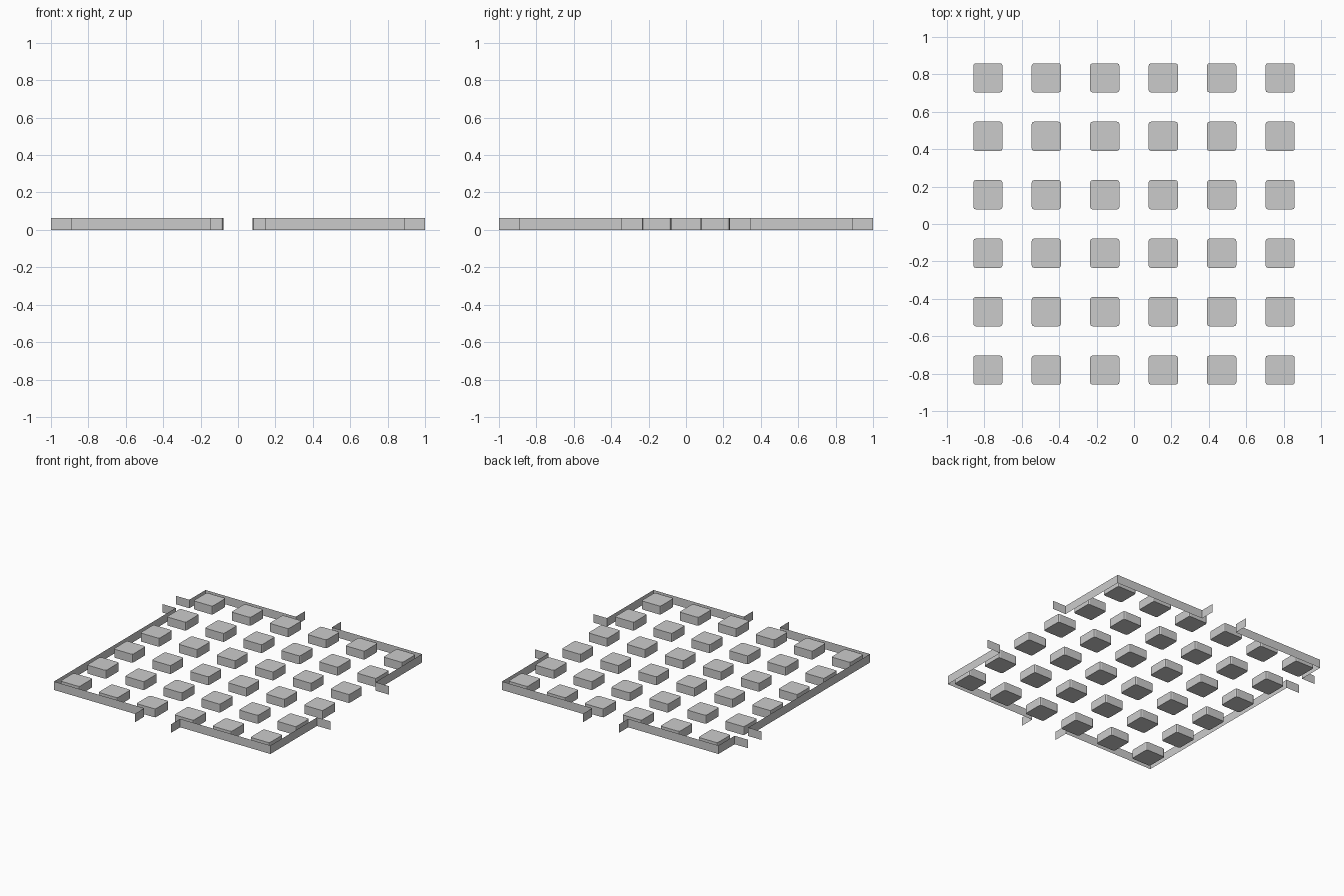
import bpy, bmesh

if "Cube" in bpy.data.objects:
    bpy.data.objects.remove(bpy.data.objects["Cube"])

H = 0.063      # common height
E = 0.89       # wall line
T = 1.0        # outer end of gate tabs


def finish(name, bm):
    me = bpy.data.meshes.new(name)
    bm.to_mesh(me)
    bm.free()
    ob = bpy.data.objects.new(name, me)
    bpy.context.collection.objects.link(ob)
    return ob


def wall(name, points):
    # thin upright sheet following a path
    bm = bmesh.new()
    low = [bm.verts.new((x, y, 0)) for x, y in points]
    top = [bm.verts.new((x, y, H)) for x, y in points]
    for i in range(len(points) - 1):
        bm.faces.new((low[i], low[i + 1], top[i + 1], top[i]))
    return finish(name, bm)


def block(name, cx, cy, half=0.078, r=0.012):
    # city block with clipped corners
    bm = bmesh.new()
    bmesh.ops.create_cube(bm, size=1)
    for v in bm.verts:
        v.co = (cx + v.co.x * 2 * half, cy + v.co.y * 2 * half, (v.co.z + 0.5) * H)
    upright = [e for e in bm.edges if abs(e.verts[0].co.z - e.verts[1].co.z) > H / 2]
    bmesh.ops.bevel(bm, geom=upright, offset=r, segments=2, profile=0.5, affect='EDGES')
    return finish(name, bm)


# 6 x 6 grid of blocks
for i in range(6):
    for j in range(6):
        block(f"block_{i}_{j}", (i - 2.5) * 0.3125, (j - 2.5) * 0.3125)

# boundary walls, one per corner, each ending in outward tabs beside the gates
X = 0.148                       # front and back gate half-width
R = 0.343                       # right gate half-width
L0, L1 = 0.54, 0.70             # left gate span
for name, sx, sy, gate in (("front_right_wall", 1, -1, -R),
                           ("back_right_wall", 1, 1, R),
                           ("front_left_wall", -1, -1, L0),
                           ("back_left_wall", -1, 1, L1)):
    wall(name, [(sx * X, sy * T), (sx * X, sy * E), (sx * E, sy * E),
                (sx * E, gate), (sx * T, gate)])
